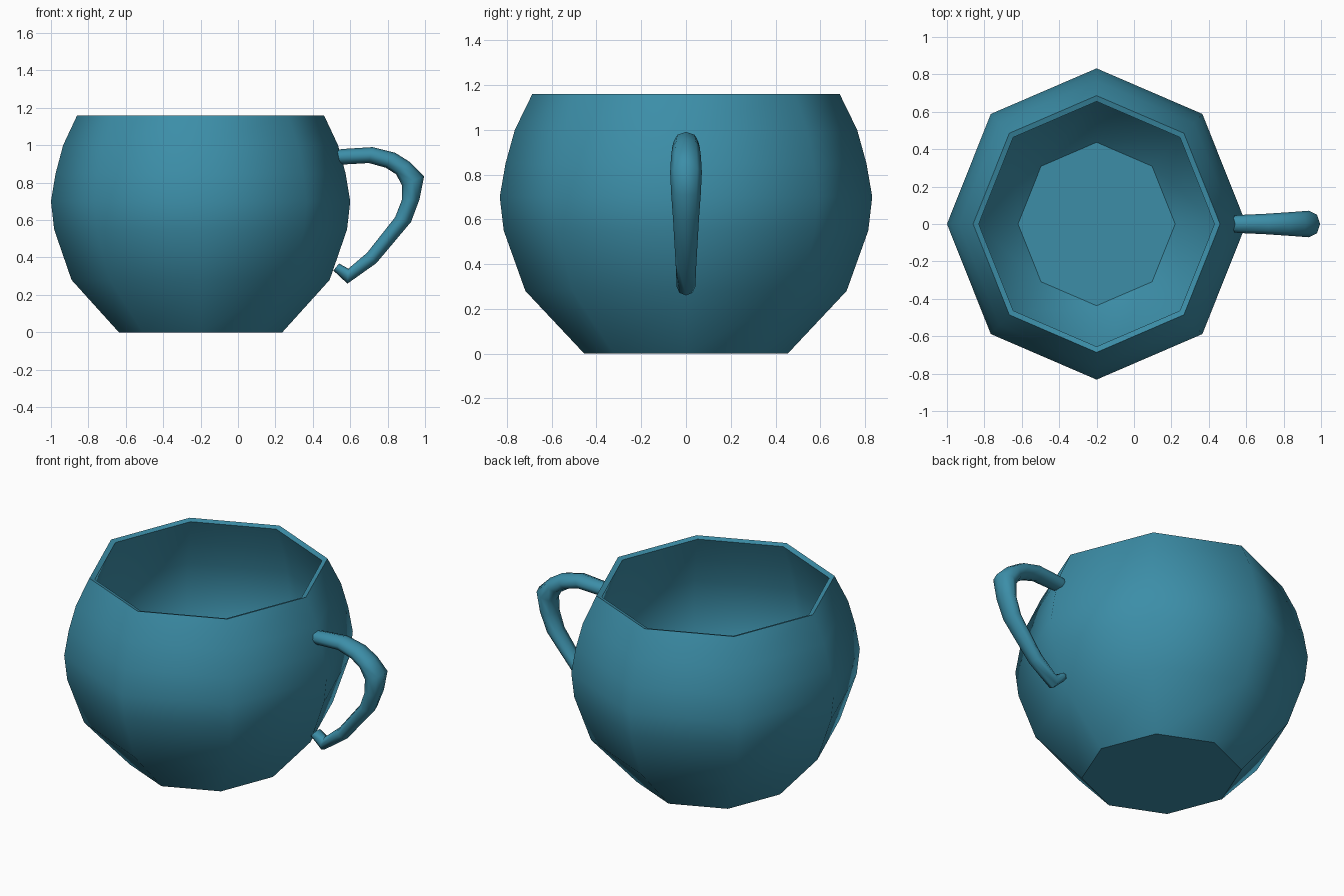
import bpy, bmesh, math

if "Cube" in bpy.data.objects:
    bpy.data.objects.remove(bpy.data.objects["Cube"])

mat = bpy.data.materials.new("teal glaze")
mat.diffuse_color = (0.045, 0.27, 0.39, 1)
mat.use_nodes = True
mat.node_tree.nodes["Principled BSDF"].inputs["Base Color"].default_value = mat.diffuse_color


def loft(name, rings, angle):
    """Skin a list of equal-length point rings and cap both ends."""
    bm = bmesh.new()
    rows = [[bm.verts.new(p) for p in ring] for ring in rings]
    for a, b in zip(rows, rows[1:]):
        n = len(a)
        for i in range(n):
            j = (i + 1) % n
            bm.faces.new((a[i], a[j], b[j], b[i]))
    bm.faces.new(rows[0])
    bm.faces.new(rows[-1])
    bmesh.ops.recalc_face_normals(bm, faces=bm.faces)
    me = bpy.data.meshes.new(name)
    bm.to_mesh(me)
    bm.free()
    me.materials.append(mat)
    ob = bpy.data.objects.new(name, me)
    bpy.context.collection.objects.link(ob)
    bpy.ops.object.select_all(action='DESELECT')
    ob.select_set(True)
    bpy.context.view_layer.objects.active = ob
    bpy.ops.object.shade_smooth_by_angle(angle=math.radians(angle))
    return ob


# Cup: eight-sided bowl, outside going up, over the rim, then inside going down
profile = [(0.437, 0), (0.69, 0.28), (0.783, 0.55), (0.80, 0.70), (0.775, 0.85),
           (0.735, 1.0), (0.66, 1.16), (0.63, 1.15),
           (0.69, 1.0), (0.73, 0.85), (0.755, 0.70), (0.735, 0.55),
           (0.65, 0.29), (0.42, 0.05)]
octagon = [math.radians(45 * i) for i in range(8)]
loft("cup", [[(-0.2 + r * math.cos(t), 1.04 * r * math.sin(t), z) for t in octagon]
             for r, z in profile], 47.5)

# Handle: sections given as outer point, inner point and half width
sections = [
    (0.53, 0.975, 0.545, 0.90, 0.045), (0.56, 0.98, 0.56, 0.897, 0.048),
    (0.72, 0.99, 0.70, 0.905, 0.055), (0.84, 0.96, 0.79, 0.88, 0.062),
    (0.92, 0.91, 0.845, 0.845, 0.067), (0.995, 0.835, 0.877, 0.786, 0.071),
    (0.97, 0.71, 0.877, 0.71, 0.066), (0.925, 0.59, 0.84, 0.615, 0.058),
    (0.74, 0.37, 0.69, 0.425, 0.046), (0.585, 0.26, 0.59, 0.34, 0.042),
    (0.51, 0.33, 0.54, 0.368, 0.04)]
rings = []
for ox, oz, ix, iz, w in sections:
    cx, cz, dx, dz = (ox + ix) / 2, (oz + iz) / 2, (ox - ix) / 2, (oz - iz) / 2
    rings.append([(cx + dx * math.cos(t), w * math.sin(t), cz + dz * math.cos(t))
                  for t in octagon])
loft("handle", rings, 65)
